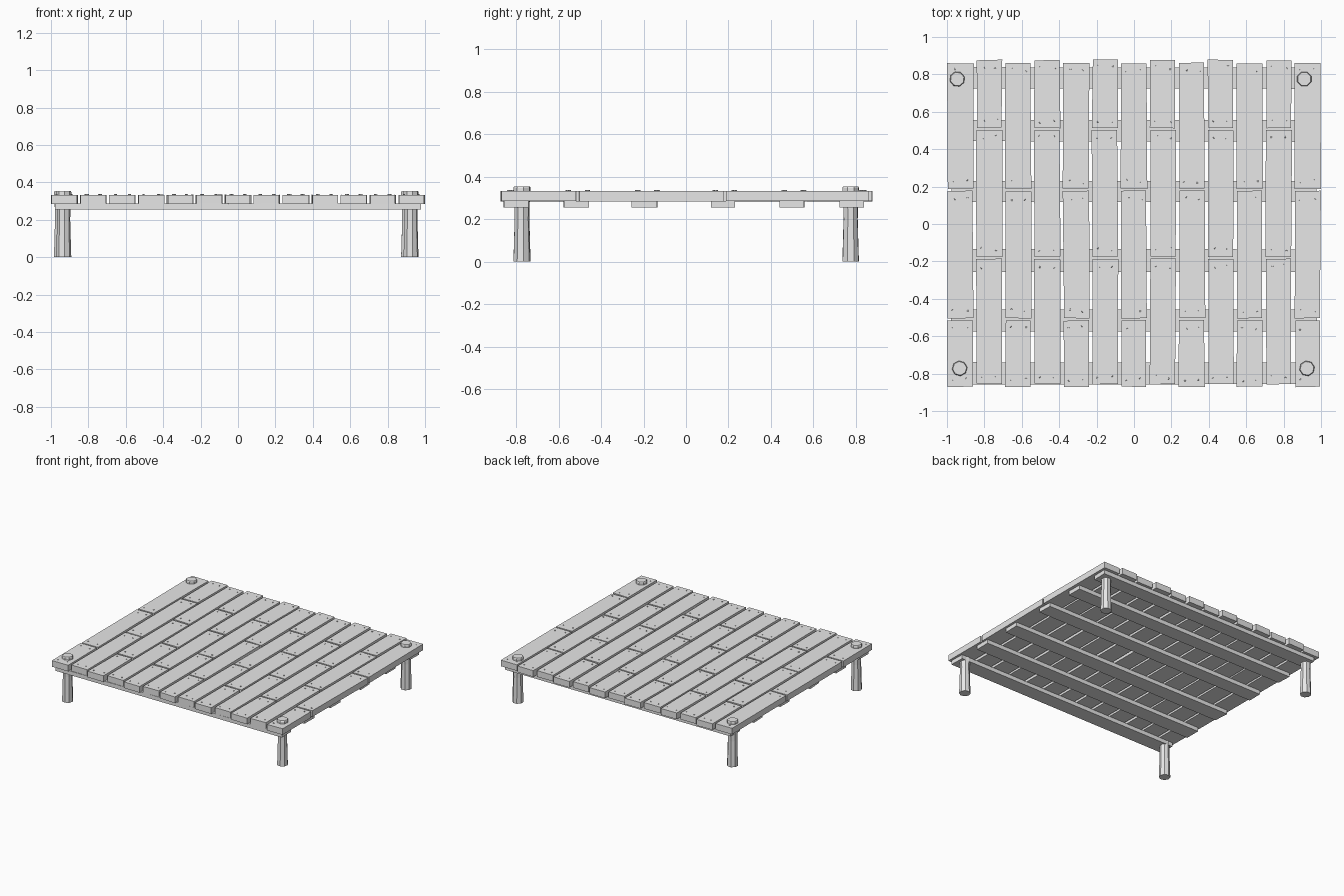
import bpy, bmesh, math, random
from mathutils import Vector

if "Cube" in bpy.data.objects:
    bpy.data.objects.remove(bpy.data.objects["Cube"])

random.seed(7)
wood = bpy.data.materials.new("weathered_grey_wood")
wood.diffuse_color = (0.8, 0.8, 0.8, 1)
wood.use_nodes = True
wood.node_tree.nodes["Principled BSDF"].inputs["Base Color"].default_value = wood.diffuse_color


def finish(bm, name):
    bmesh.ops.recalc_face_normals(bm, faces=bm.faces)
    mesh = bpy.data.meshes.new(name)
    bm.to_mesh(mesh)
    bm.free()
    mesh.materials.append(wood)
    obj = bpy.data.objects.new(name, mesh)
    bpy.context.collection.objects.link(obj)
    return obj


def rough_box(name, lo, hi, jx=0.0, jy=0.0, jz=0.0):
    """Box whose four upright edges lean inward a little, like hand-cut timber."""
    bm = bmesh.new()
    bmesh.ops.create_cube(bm, size=1)
    shift = {}
    for v in bm.verts:
        sx, sy, sz = (1 if c > 0 else -1 for c in v.co)
        dx, dy = shift.setdefault((sx, sy), (random.uniform(0, jx), random.uniform(0, jy)))
        v.co = Vector([(hi if s > 0 else lo)[i] for i, s in enumerate((sx, sy, sz))])
        v.co.x -= sx * dx
        v.co.y -= sy * dy
        v.co.z -= sz * random.uniform(0, jz)
    return finish(bm, name)


def lathe(name, x, y, rings, sides=8, turn=0.0):
    """Faceted post from (height, radius) rings."""
    bm = bmesh.new()
    loops = [[bm.verts.new((x + r * math.cos(turn + math.tau * i / sides),
                            y + r * math.sin(turn + math.tau * i / sides), z))
              for i in range(sides)] for z, r in rings]
    for a, b in zip(loops, loops[1:]):
        for i in range(sides):
            j = (i + 1) % sides
            bm.faces.new((a[i], a[j], b[j], b[i]))
    bm.faces.new(loops[0][::-1])
    bm.faces.new(loops[-1])
    return finish(bm, name)


# Deck planks: thirteen columns with staggered joints, and nails at the ends
PITCH, HALF_W, TOP = 0.1547, 0.072, 0.334
nail_points = []
for col in range(13):
    cx = (col - 6) * PITCH
    cuts = (-0.877, -0.51, 0.182, 0.866) if col % 2 == 0 else (-0.862, -0.182, 0.507, 0.882)
    for n, (y0, y1) in enumerate(zip(cuts, cuts[1:])):
        rough_box(f"deck_plank_{col + 1}_{n + 1}",
                  (cx - HALF_W, y0 + 0.004, 0.284), (cx + HALF_W, y1 - 0.003, TOP),
                  jx=0.008, jy=0.005, jz=0.002)
        for y in (y0 + 0.045, y1 - 0.045):
            for side in (-0.035, 0.035):
                nail_points.append((cx + side + random.uniform(-0.008, 0.008),
                                    y + random.uniform(-0.01, 0.01)))

# Cross beams under the deck
for n, y in enumerate((-0.80, -0.515, -0.195, 0.175, 0.50, 0.78)):
    rough_box(f"cross_beam_{n + 1}", (-0.98, y - 0.063, 0.254), (0.98, y + 0.063, 0.286),
              jx=0.01, jy=0.009)

# Corner posts with wider caps standing above the deck
for n, (x, y) in enumerate(((-0.932, -0.772), (0.925, -0.772), (-0.945, 0.775), (0.91, 0.775))):
    lathe(f"corner_post_{n + 1}", x, y,
          ((0, 0.041), (0.06, 0.039), (0.20, 0.035), (0.30, 0.037),
           (0.333, 0.041), (0.348, 0.041), (0.355, 0.037)), turn=0.1 + 0.1 * n)

# Nail heads
bm = bmesh.new()
for x, y in nail_points:
    if any(math.hypot(abs(x) - 0.928, abs(y) - 0.773) < 0.06 for _ in (0,)):
        continue
    ret = bmesh.ops.create_cone(bm, cap_ends=True, segments=5, radius1=0.005,
                                radius2=0.004, depth=0.006)
    bmesh.ops.translate(bm, verts=ret["verts"], vec=(x, y, TOP))
finish(bm, "nail_heads")
